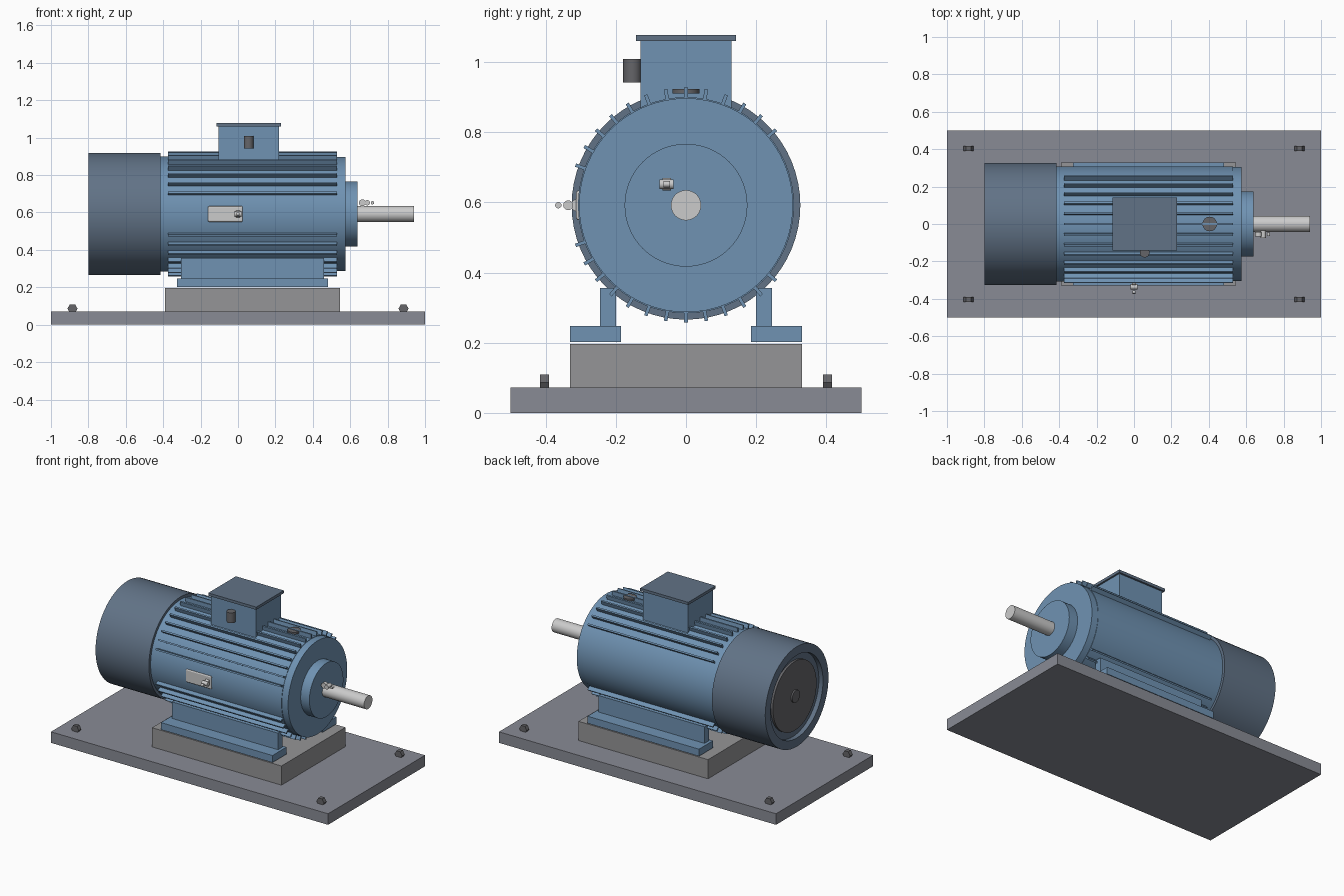
import bpy
from math import sin, cos, pi, radians
from mathutils import Matrix

if "Cube" in bpy.data.objects:
    bpy.data.objects.remove(bpy.data.objects["Cube"])

AXIS_Z = 0.592  # height of the shaft centre line


def material(name, rgb):
    m = bpy.data.materials.new(name)
    m.diffuse_color = (*rgb, 1)
    m.use_nodes = True
    m.node_tree.nodes["Principled BSDF"].inputs["Base Color"].default_value = m.diffuse_color
    return m


BLUE = material("motor_blue", (0.16, 0.29, 0.45))
SLATE = material("cover_slate", (0.12, 0.17, 0.24))
PLATE = material("base_grey", (0.25, 0.26, 0.30))
STONE = material("pedestal_grey", (0.30, 0.30, 0.31))
STEEL = material("bright_steel", (0.65, 0.65, 0.65))
DARK = material("dark_steel", (0.13, 0.13, 0.14))


def finish(ob, name, mat, smooth=False):
    ob.name = name
    ob.data.materials.append(mat)
    if smooth:
        bpy.ops.object.shade_smooth_by_angle(angle=radians(30))
    return ob


def box(name, x, y, z, mat, bevel=0):
    """Box from (min, max) ranges."""
    bpy.ops.mesh.primitive_cube_add(size=1)
    ob = bpy.context.object
    ranges = (x, y, z)
    size = Matrix.Diagonal([b - a for a, b in ranges] + [1])
    ob.data.transform(Matrix.Translation([(a + b) / 2 for a, b in ranges]) @ size)
    return finish(ob, name, mat)


ROT = {"x": (0, pi / 2, 0), "y": (pi / 2, 0, 0), "z": (0, 0, 0)}


def cyl(name, centre, r, depth, axis, mat, sides=32):
    bpy.ops.mesh.primitive_cylinder_add(vertices=sides, radius=r, depth=depth,
                                        location=centre, rotation=ROT[axis])
    return finish(bpy.context.object, name, mat, sides > 8)


def barrel(name, x0, x1, r, mat, sides=64):
    """Cylinder on the shaft line."""
    return cyl(name, ((x0 + x1) / 2, 0, AXIS_Z), r, x1 - x0, "x", mat, sides)


def lathe(name, profile, mat, sides=64):
    """Closed (x, radius) profile revolved round the shaft line."""
    n = len(profile)
    verts = [(x, r * cos(2 * pi * i / sides), AXIS_Z + r * sin(2 * pi * i / sides))
             for i in range(sides) for x, r in profile]
    faces = [(i * n + j, i * n + (j + 1) % n,
              (i + 1) % sides * n + (j + 1) % n, (i + 1) % sides * n + j)
             for i in range(sides) for j in range(n)]
    me = bpy.data.meshes.new(name)
    me.from_pydata(verts, [], faces)
    ob = bpy.data.objects.new(name, me)
    bpy.context.collection.objects.link(ob)
    bpy.ops.object.select_all(action="DESELECT")
    ob.select_set(True)
    bpy.context.view_layer.objects.active = ob
    bpy.ops.object.mode_set(mode="EDIT")
    bpy.ops.mesh.select_all(action="SELECT")
    bpy.ops.mesh.normals_make_consistent(inside=False)
    bpy.ops.object.mode_set(mode="OBJECT")
    return finish(ob, name, mat, True)


# Base plate, pedestal and anchor nuts
box("base_plate", (-1, 1), (-0.5, 0.5), (0, 0.072), PLATE)
box("pedestal", (-0.39, 0.545), (-0.33, 0.33), (0.072, 0.197), STONE)
for sx in (-1, 1):
    for sy in (-1, 1):
        nut = cyl("anchor_nut", (sx * 0.885, sy * 0.403, 0.086), 0.027, 0.026, "y", DARK, 6)
        nut.data.transform(Matrix.Rotation(pi / 6, 4, "Z"))

# Mounting feet
for s in (-1, 1):
    box("foot", (-0.325, 0.48), sorted((s * 0.185, s * 0.33)), (0.202, 0.248), BLUE)
    box("foot_web", (-0.305, 0.46), sorted((s * 0.2, s * 0.245)), (0.248, 0.356), BLUE)

# Motor housing, end bells, hub and shaft
barrel("housing", -0.415, 0.53, 0.308, BLUE)
barrel("drive_end_bell", 0.53, 0.575, 0.305, BLUE)
barrel("bearing_hub", 0.575, 0.638, 0.175, BLUE)
barrel("shaft", 0.6, 0.94, 0.043, STEEL)

# Cooling fins, with the sides left bare
for a in list(range(40, 161, 10)) + list(range(200, 321, 10)):
    fin = box("cooling_fin", (-0.375, 0.53), (0.295, 0.335), (-0.005, 0.005), BLUE)
    fin.data.transform(Matrix.Translation((0, 0, AXIS_Z)) @ Matrix.Rotation(radians(a), 4, "X"))

# Fan cover with recessed grille
lathe("fan_cover", [(-0.415, 0.295), (-0.415, 0.326), (-0.8, 0.326), (-0.8, 0.27), (-0.77, 0.27),
                    (-0.77, 0.2), (-0.75, 0.2), (-0.75, 0.295)], SLATE)
barrel("fan_grille", -0.785, -0.755, 0.225, DARK)
barrel("grille_cap", -0.795, -0.77, 0.04, DARK)

# Terminal box with lid and cable gland
box("terminal_box", (-0.105, 0.22), (-0.13, 0.13), (0.86, 1.06), BLUE)
box("terminal_lid", (-0.115, 0.231), (-0.142, 0.142), (1.06, 1.078), SLATE)
cyl("cable_gland", (0.057, -0.153, 0.976), 0.026, 0.067, "z", DARK)

# Lifting lug
cyl("lifting_lug", (0.405, 0, 0.917), 0.039, 0.013, "z", DARK)

# Rating plate with rounded corners
plate = box("rating_plate", (-0.16, 0.025), (-0.313, -0.3), (0.55, 0.634), STEEL)
bev = plate.modifiers.new("corners", "BEVEL")
bev.width, bev.segments = 0.008, 3

# Grease fittings built from three stepped cylinders
for r, step, length in ((0.018, 0, 0.024), (0.014, 0.026, 0.04), (0.009, 0.054, 0.018)):
    cyl("side_grease_fitting", (0, -0.31 - step, 0.592), r, length, "x", STEEL, 20)
    cyl("hub_grease_fitting", (0.665 + step, -0.055, 0.652), r, length, "y", STEEL, 20)
